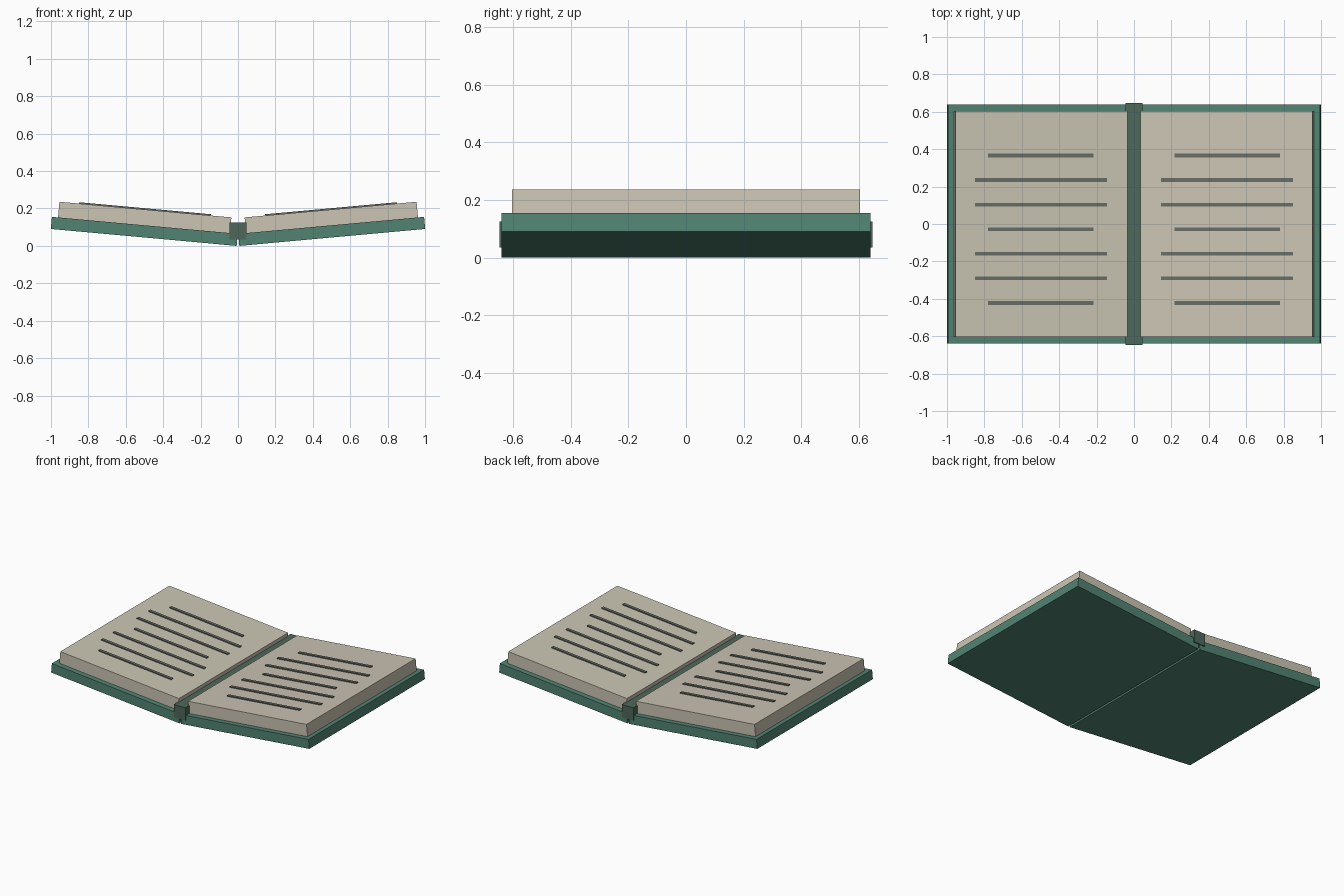
import bpy, math
from mathutils import Matrix, Vector

if "Cube" in bpy.data.objects:
    bpy.data.objects.remove(bpy.data.objects["Cube"])

TILT = math.radians(5.2)   # how far each half of the book rises
HINGE = 0.007              # half gap between the covers at the bottom


def material(name, rgb):
    m = bpy.data.materials.new(name)
    m.diffuse_color = (*rgb, 1)
    m.use_nodes = True
    m.node_tree.nodes["Principled BSDF"].inputs["Base Color"].default_value = m.diffuse_color
    return m


green = material("cover_green", (0.084, 0.231, 0.171))
cream = material("page_cream", (0.597, 0.558, 0.451))
dark_green = material("spine_dark_green", (0.076, 0.138, 0.105))
grey = material("ink_grey", (0.140, 0.155, 0.135))


def box(name, lo, hi, mat, frame=Matrix()):
    """Box between two corners, placed in the given frame."""
    lo, hi = Vector(lo), Vector(hi)
    bpy.ops.mesh.primitive_cube_add(size=1)
    ob = bpy.context.object
    ob.name = name
    size = hi - lo
    ob.data.transform(frame @ Matrix.Translation((lo + hi) / 2) @ Matrix.Diagonal((*size, 1)))
    ob.data.materials.append(mat)
    return ob


for side, s in (("right", 1), ("left", -1)):
    # Tilted frame of this half; local x runs from the spine outwards
    frame = Matrix.Translation((s * HINGE, 0, 0)) @ Matrix.Rotation(-s * TILT, 4, 'Y')

    def half_box(name, u0, u1, y0, y1, n0, n1, mat):
        xs = sorted((s * u0, s * u1))
        box(f"{side}_{name}", (xs[0], y0, n0), (xs[1], y1, n1), mat, frame)

    # Cover board and page block
    half_box("cover", 0, 0.998, -0.64, 0.64, 0, 0.065, green)
    half_box("pages", 0.042, 0.965, -0.604, 0.604, 0.063, 0.149, cream)

    # Ruled text lines, every third one shorter
    for i in range(7):
        y = 0.366 - 0.1313 * i
        half = 0.283 if i % 3 == 0 else 0.354
        half_box(f"text_line_{i + 1}", 0.507 - half, 0.507 + half,
                 y - 0.01, y + 0.01, 0.148, 0.156, grey)

# Spine bar down the middle
box("spine", (-0.045, -0.647, 0.035), (0.045, 0.647, 0.125), dark_green)
